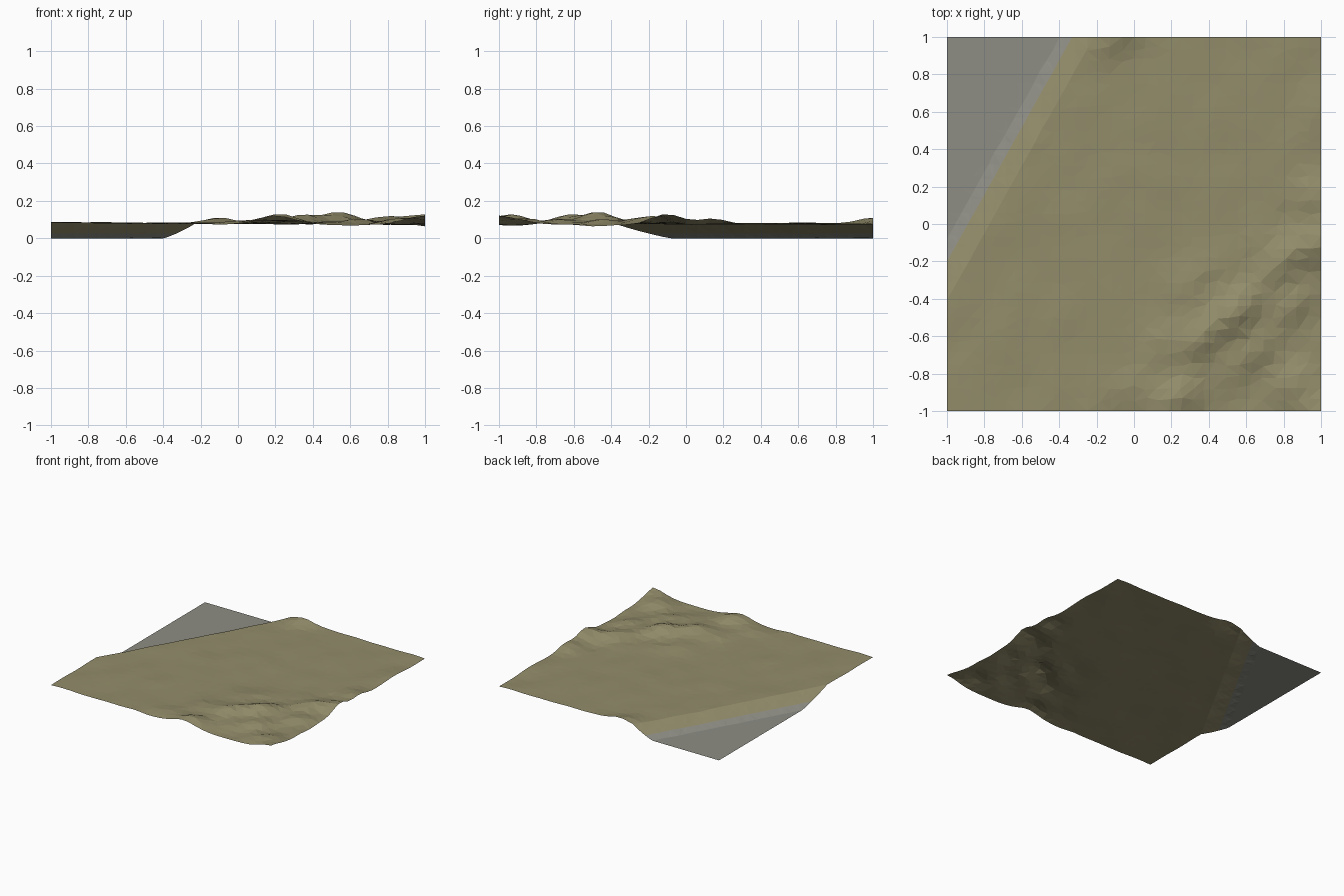
import bpy, bmesh, math, random
from mathutils import Vector, noise

if "Cube" in bpy.data.objects:
    bpy.data.objects.remove(bpy.data.objects["Cube"])

random.seed(4)
N = 32                                # grid cells per side
SHORE = Vector((0.873, -0.487, 0))    # points inland, across the shoreline

# Hills: x, y, extra height, radius along the ridge, radius across
HILLS = [
    (0.22, -0.95, 0.045, 0.16, 0.10), (0.14, -0.72, 0.020, 0.18, 0.12),
    (0.36, -0.62, 0.040, 0.13, 0.09), (0.55, -0.47, 0.068, 0.15, 0.10),
    (0.80, -0.20, 0.045, 0.17, 0.09), (1.00, -0.10, 0.050, 0.12, 0.11),
    (0.66, -0.68, 0.030, 0.13, 0.08), (0.84, -0.45, 0.030, 0.13, 0.08),
    (1.00, -1.00, 0.055, 0.14, 0.14), (0.88, -0.82, 0.025, 0.12, 0.08),
    (0.95, 0.15, 0.030, 0.12, 0.10), (0.35, -0.30, 0.018, 0.20, 0.12),
    (-0.10, 1.00, 0.033, 0.14, 0.09), (1.00, 0.60, 0.010, 0.15, 0.10),
]


def height(x, y):
    z = 0.079 - 0.006 * max(0, x) + 0.005 * max(0, -x)
    for hx, hy, h, along, across in HILLS:
        u = ((x - hx) + (y - hy)) * 0.7071
        v = ((x - hx) - (y - hy)) * 0.7071
        z += h * math.exp(-(u / along) ** 2 - (v / across) ** 2)
    rough = 0.016 if x - y > 0.7 else 0.006
    z += rough * noise.noise(Vector((x * 5, y * 5, 0.3)))
    # bank falling to the flat seabed
    d = SHORE.x * x + SHORE.y * y
    t = min(1, max(0, (d + 0.835) / 0.16))
    return max(0, z * t ** 1.2)


def material(name, rgb):
    m = bpy.data.materials.new(name)
    m.diffuse_color = (*rgb, 1)
    m.use_nodes = True
    m.node_tree.nodes["Principled BSDF"].inputs["Base Color"].default_value = m.diffuse_color
    return m


# Land sheet: triangulated grid
bm = bmesh.new()
bmesh.ops.create_grid(bm, x_segments=N, y_segments=N, size=1)
for v in bm.verts:
    if abs(v.co.x) < 0.99 and abs(v.co.y) < 0.99:
        v.co.x += random.uniform(-0.012, 0.012)
        v.co.y += random.uniform(-0.012, 0.012)

# Straight cuts along foot of bank, waterline and top of bank
for d in (-0.835, -0.776, -0.675):
    bmesh.ops.bisect_plane(bm, geom=bm.verts[:] + bm.edges[:] + bm.faces[:],
                           plane_co=SHORE * d, plane_no=SHORE, dist=0.004)
bmesh.ops.triangulate(bm, faces=bm.faces[:])
for v in bm.verts:
    v.co.z = height(v.co.x, v.co.y)
for f in bm.faces:
    f.material_index = int(f.calc_center_median().dot(SHORE) < -0.776)

mesh = bpy.data.meshes.new("terrain")
bm.to_mesh(mesh)
bm.free()
mesh.materials.append(material("dry_grass", (0.29, 0.265, 0.145)))
mesh.materials.append(material("wet_ground", (0.27, 0.27, 0.235)))
terrain = bpy.data.objects.new("terrain", mesh)
bpy.context.collection.objects.link(terrain)
